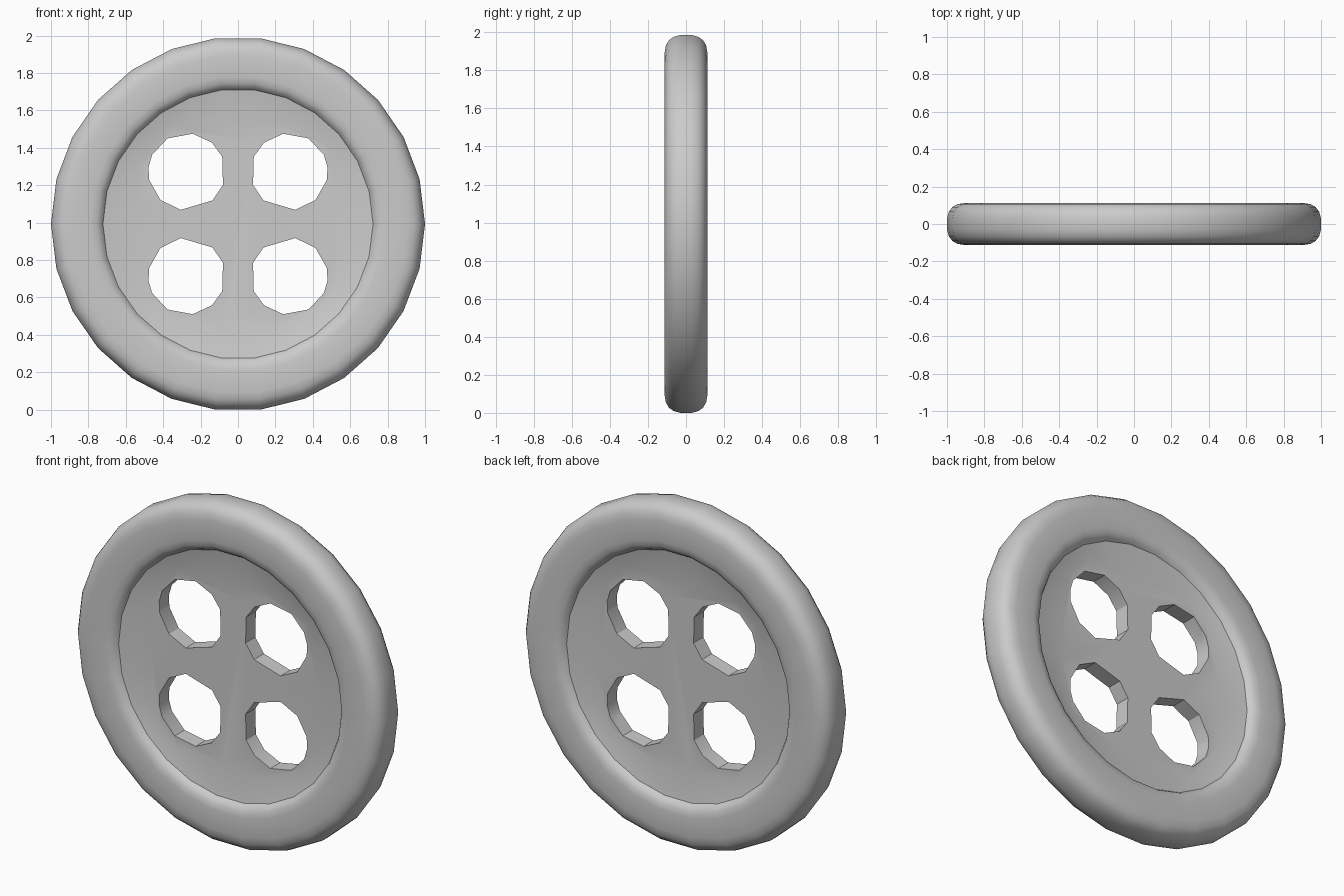
import bpy, bmesh
from math import sin, cos, pi, radians

if "Cube" in bpy.data.objects:
    bpy.data.objects.remove(bpy.data.objects["Cube"])

SIDES = 26
CZ = sin(2 * pi * 6.5 / SIDES - pi / SIDES)   # flat top and bottom edge rests on z = 0
HALF = 0.1125

# Rim cross-section from the front crease round to the back crease: (radius, y)
front = [(0.722, -0.072), (0.735, -0.092), (0.757, -0.106), (0.79, -HALF),
         (0.905, -HALF), (0.945, -0.106), (0.972, -0.09), (0.99, -0.066), (1.0, -0.03)]
profile = front + [(r, -y) for r, y in reversed(front)]


def floor_radius(a):
    """Rounded-square outline of the flat floor around the holes."""
    return min(0.54 / max(abs(cos(a)), abs(sin(a))), 0.63)


def new_object(name, bm):
    bmesh.ops.recalc_face_normals(bm, faces=bm.faces)
    mesh = bpy.data.meshes.new(name)
    bm.to_mesh(mesh)
    bm.free()
    obj = bpy.data.objects.new(name, mesh)
    bpy.context.collection.objects.link(obj)
    return obj


# Button body: rounded rim with a shallow dished floor on both sides
bm = bmesh.new()
columns = []
for i in range(SIDES):
    a = 2 * pi * i / SIDES
    f = floor_radius(a)
    pts = [(f, -0.045)] + profile + [(f, 0.045)]
    columns.append([bm.verts.new((r * cos(a), y, CZ + r * sin(a))) for r, y in pts])
for i in range(SIDES):
    c, d = columns[i], columns[(i + 1) % SIDES]
    for j in range(len(c) - 1):
        bm.faces.new((c[j], d[j], d[j + 1], c[j + 1]))
bm.faces.new([c[0] for c in columns])
bm.faces.new([c[-1] for c in columns])
button = new_object("button", bm)

# Four thread-hole cutters, mirrored left-right and up-down
hole_angles = [23, 49, 81, 120, 154, 173, 192, 227, 261, 312, 340]
bm = bmesh.new()
for sx in (1, -1):
    for sz in (1, -1):
        rings = []
        for y in (-0.3, 0.3):
            rings.append([bm.verts.new((sx * (-0.274 + 0.206 * cos(radians(a))), y,
                                        CZ + sz * (0.279 + 0.206 * sin(radians(a)))))
                          for a in hole_angles])
        n = len(hole_angles)
        for k in range(n):
            m = (k + 1) % n
            bm.faces.new((rings[0][k], rings[0][m], rings[1][m], rings[1][k]))
        bm.faces.new(rings[0])
        bm.faces.new(rings[1])
cutter = new_object("hole_cutter", bm)
cutter.hide_render = True

# Cut the holes
bpy.context.view_layer.objects.active = button
button.select_set(True)
mod = button.modifiers.new("thread_holes", 'BOOLEAN')
mod.operation = 'DIFFERENCE'
mod.solver = 'EXACT'
mod.object = cutter
bpy.ops.object.modifier_apply(modifier=mod.name)
bpy.data.objects.remove(cutter)

# Smooth rim, crisp creases
bpy.ops.object.shade_smooth_by_angle(angle=radians(30))
